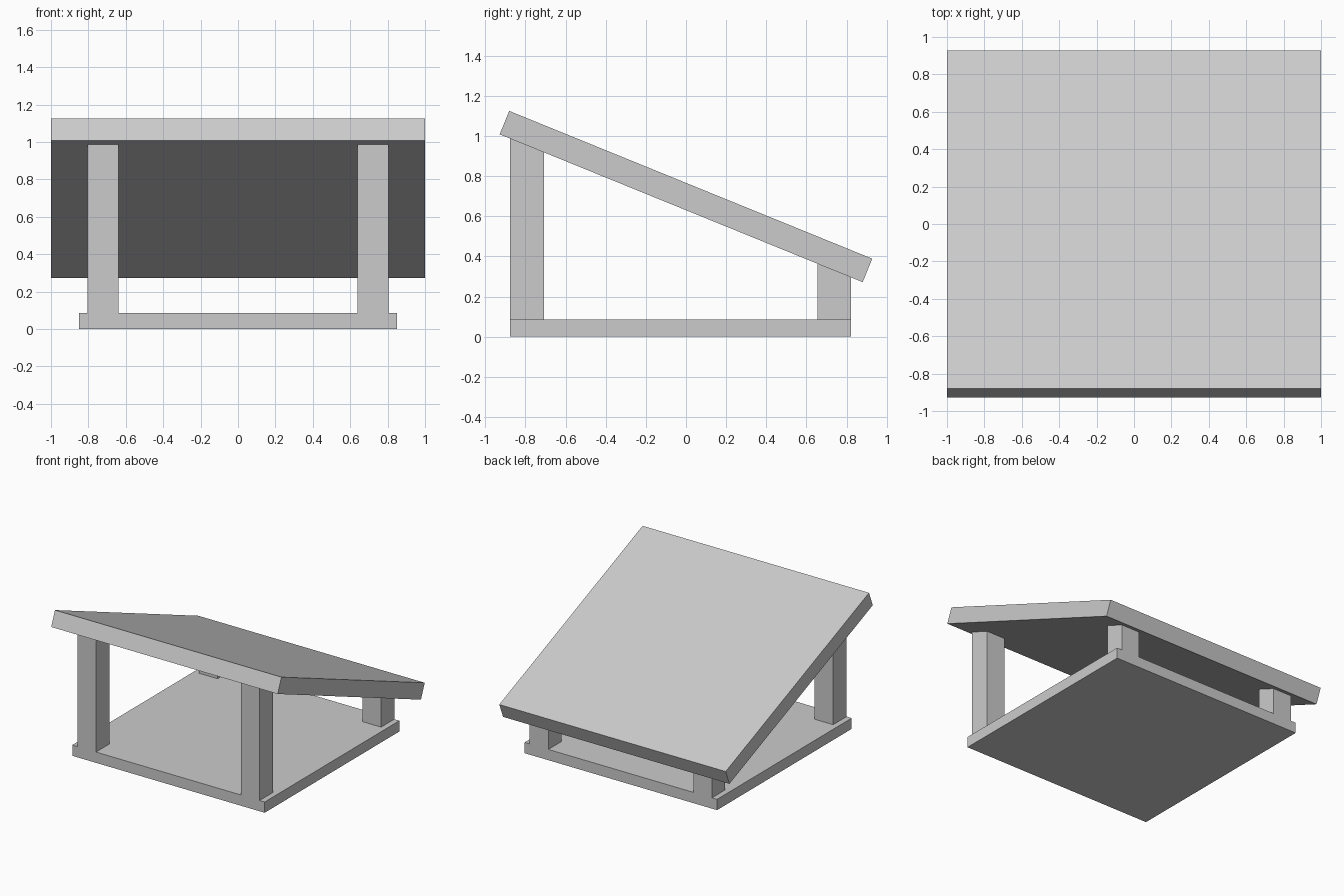
import bpy
import bmesh
import math

default = bpy.data.objects.get("Cube")
if default:
    bpy.data.objects.remove(default, do_unlink=True)

# Single flat colour
grey = bpy.data.materials.new("light_grey")
grey.use_nodes = True
colour = (0.6, 0.6, 0.6, 1)
grey.diffuse_color = colour
grey.node_tree.nodes["Principled BSDF"].inputs["Base Color"].default_value = colour

TILT = math.radians(22.15)
BASE_TOP = 0.086


def underside(y):
    """Height of the sloping panel's lower face."""
    return 1.008 - math.tan(TILT) * (y + 0.928)


def extrude_profile(name, x0, x1, profile):
    """Solid made from a (y, z) side profile swept along x."""
    bm = bmesh.new()
    face = bm.faces.new([bm.verts.new((x0, y, z)) for y, z in profile])
    swept = bmesh.ops.extrude_face_region(bm, geom=[face])["geom"]
    verts = [v for v in swept if isinstance(v, bmesh.types.BMVert)]
    bmesh.ops.translate(bm, verts=verts, vec=(x1 - x0, 0, 0))
    bmesh.ops.recalc_face_normals(bm, faces=bm.faces)
    mesh = bpy.data.meshes.new(name)
    bm.to_mesh(mesh)
    bm.free()
    mesh.materials.append(grey)
    obj = bpy.data.objects.new(name, mesh)
    bpy.context.collection.objects.link(obj)
    return obj


# Base slab
y0, y1 = -0.877, 0.822
extrude_profile("base", -0.85, 0.85,
                [(y0, 0), (y1, 0), (y1, BASE_TOP), (y0, BASE_TOP)])

# Four posts with tops cut to the slope
for end, (a, b) in {"front": (y0, y0 + 0.17), "back": (y1 - 0.166, y1)}.items():
    profile = [(a, BASE_TOP), (b, BASE_TOP), (b, underside(b)), (a, underside(a))]
    for side, sign in (("left", 1), ("right", -1)):
        extrude_profile(f"{end}_{side}_post", sign * 0.64, sign * 0.805, profile)

# Sloping top panel
length, thick = 1.952, 0.126
along = (math.cos(TILT) * length, -math.sin(TILT) * length)
up = (math.sin(TILT) * thick, math.cos(TILT) * thick)
y, z = -0.928, underside(-0.928)
extrude_profile("sloping_panel", -1, 1, [
    (y, z),
    (y + along[0], z + along[1]),
    (y + along[0] + up[0], z + along[1] + up[1]),
    (y + up[0], z + up[1]),
])
